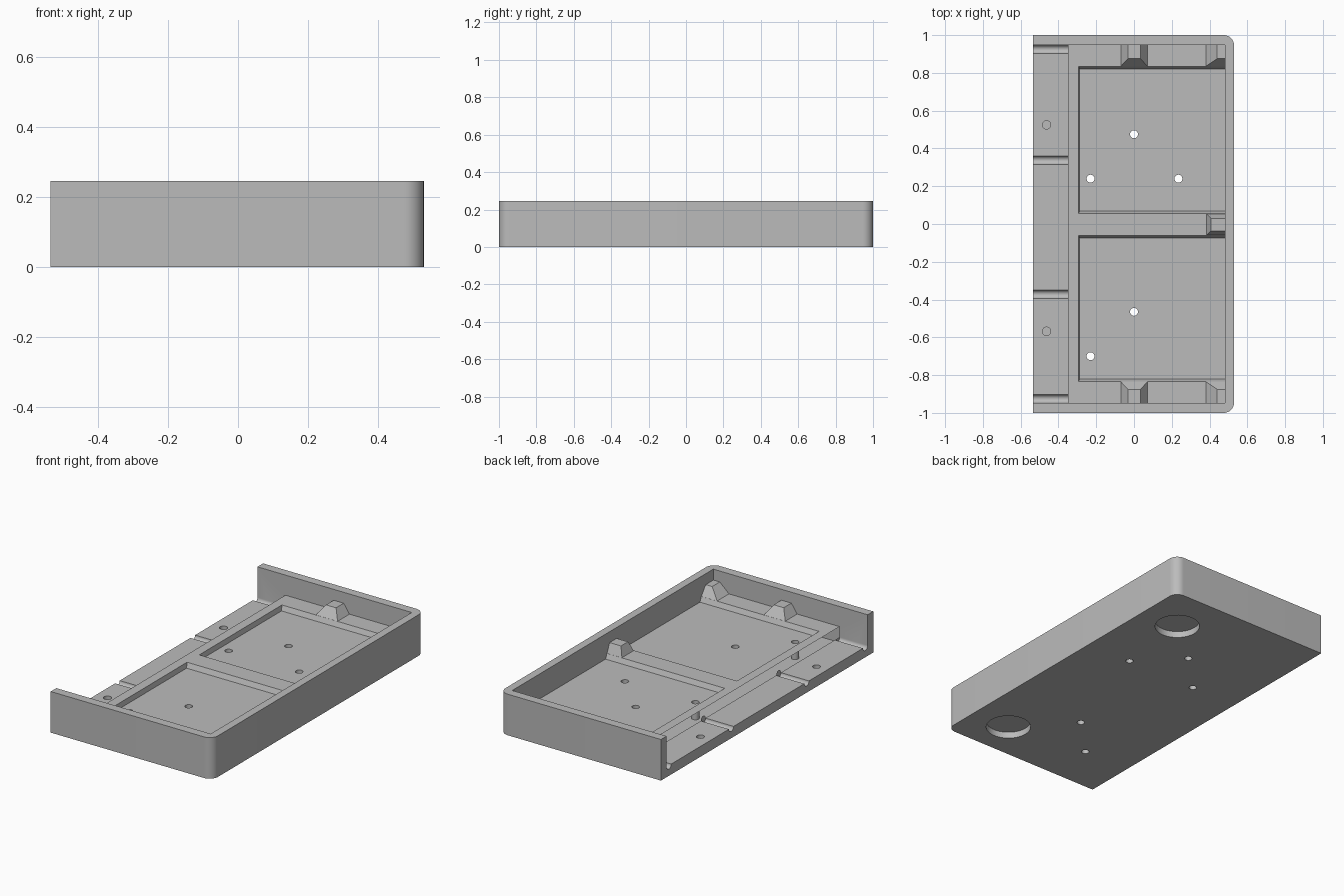
import bpy, bmesh, math
from mathutils import Matrix

cube = bpy.data.objects.get("Cube")
if cube:
    bpy.data.objects.remove(cube, do_unlink=True)

grey = bpy.data.materials.new("plain grey")
grey.use_nodes = True
grey.diffuse_color = (0.5, 0.5, 0.5, 1)
grey.node_tree.nodes["Principled BSDF"].inputs["Base Color"].default_value = (0.5, 0.5, 0.5, 1)

# Main dimensions
LEFT, RIGHT, HALF, TOP = -0.535, 0.53, 1.0, 0.245
IN_X, IN_Y = 0.483, 0.947          # inner wall faces
DECK, FLOOR, SHELF = 0.125, 0.096, 0.062
RAIL_X = -0.35                     # outer side of the left rail


def add_object(name, bm):
    bmesh.ops.recalc_face_normals(bm, faces=bm.faces)
    mesh = bpy.data.meshes.new(name)
    bm.to_mesh(mesh)
    bm.free()
    mesh.materials.append(grey)
    ob = bpy.data.objects.new(name, mesh)
    bpy.context.collection.objects.link(ob)
    return ob


def frustum(name, base, top, z0, z1):
    """Block between two rectangles given as (x0, x1, y0, y1)."""
    bm = bmesh.new()
    rings = []
    for (x0, x1, y0, y1), z in ((base, z0), (top, z1)):
        rings.append([bm.verts.new((x, y, z)) for x, y in ((x0, y0), (x1, y0), (x1, y1), (x0, y1))])
    low, high = rings
    bm.faces.new(low[::-1])
    bm.faces.new(high)
    for i in range(4):
        j = (i + 1) % 4
        bm.faces.new((low[i], low[j], high[j], high[i]))
    return add_object(name, bm)


def cylinder(name, radius, depth, centre, along_x=False, sides=32):
    bm = bmesh.new()
    turn = Matrix.Rotation(math.pi / 2, 4, "Y") if along_x else Matrix.Identity(4)
    bmesh.ops.create_cone(bm, cap_ends=True, segments=sides, radius1=radius, radius2=radius,
                          depth=depth, matrix=Matrix.Translation(centre) @ turn)
    return add_object(name, bm)


# Tray block with two rounded corners
tray = frustum("tray", (LEFT, RIGHT, -HALF, HALF), (LEFT, RIGHT, -HALF, HALF), 0, TOP)
bm = bmesh.new()
bm.from_mesh(tray.data)
corners = [e for e in bm.edges if all(v.co.x > 0 for v in e.verts)
           and abs(e.verts[0].co.z - e.verts[1].co.z) > 0.1]
bmesh.ops.bevel(bm, geom=corners, offset=0.055, segments=10, profile=0.5, affect="EDGES")
bm.to_mesh(tray.data)
bm.free()

cutters = []

# Main cavity and the lower shelf on the open side
area = (RAIL_X - 0.01, IN_X, -IN_Y, IN_Y)
cutters.append(frustum("cavity_cutter", area, area, DECK, TOP + 0.1))
area = (LEFT - 0.1, RAIL_X, -IN_Y, IN_Y)
cutters.append(frustum("shelf_cutter", area, area, SHELF, TOP + 0.1))

# Two shallow pockets with sloped long sides
for y0, y1 in ((0.068, 0.821), (-0.821, -0.073)):
    cutters.append(frustum("pocket_cutter", (-0.288, IN_X, y0, y1),
                           (-0.3, IN_X, y0 - 0.026, y1 + 0.026), FLOOR, DECK + 0.029))

# Round grooves across the shelf
for y in (0.925, 0.338, -0.372, -0.925):
    cutters.append(cylinder("groove_cutter", 0.022, 0.235,
                            (RAIL_X - 0.1175, y, SHELF), along_x=True))

# Through holes in the pockets, blind holes in the shelf
for x, y in ((0, 0.475), (-0.23, 0.24), (0.235, 0.24), (0, -0.465), (-0.23, -0.7)):
    cutters.append(cylinder("hole_cutter", 0.021, 0.4, (x, y, 0.1)))
for y in (0.525, -0.568):
    cutters.append(cylinder("shelf_hole_cutter", 0.022, 0.1, (-0.463, y, 0.075)))

# Large round recesses underneath
for y in (0.712, -0.765):
    cutters.append(cylinder("recess_cutter", 0.125, 0.1, (0.28, y, -0.012), sides=48))

for cutter in cutters:
    cutter.hide_render = True
    mod = tray.modifiers.new("cut", "BOOLEAN")
    mod.operation = "DIFFERENCE"
    mod.solver = "EXACT"
    mod.object = cutter

# Bake the cuts and drop the cutters
graph = bpy.context.evaluated_depsgraph_get()
baked = bpy.data.meshes.new_from_object(tray.evaluated_get(graph))
tray.modifiers.clear()
tray.data = baked
for cutter in cutters:
    bpy.data.objects.remove(cutter, do_unlink=True)

# Tapered support blocks on the side decks and the middle rail
BLOCK_TOP = 0.18
for side, label in ((1, "back"), (-1, "front")):
    outer, foot, crest = side * IN_Y, side * 0.835, side * 0.875
    for place, b0, b1, t0, t1 in (("middle", -0.07, 0.072, -0.032, 0.034),
                                  ("end", 0.38, IN_X, 0.44, IN_X)):
        frustum(f"{label}_{place}_support", (b0, b1, *sorted((foot, outer))),
                (t0, t1, *sorted((crest, outer))), DECK, BLOCK_TOP)
frustum("rail_end_support", (0.385, IN_X, -0.058, 0.054),
        (0.408, IN_X, -0.036, 0.03), DECK, BLOCK_TOP)

# Smooth the round surfaces, keep the edges sharp
bpy.ops.object.select_all(action="DESELECT")
tray.select_set(True)
bpy.context.view_layer.objects.active = tray
bpy.ops.object.shade_smooth_by_angle(angle=math.radians(25))
